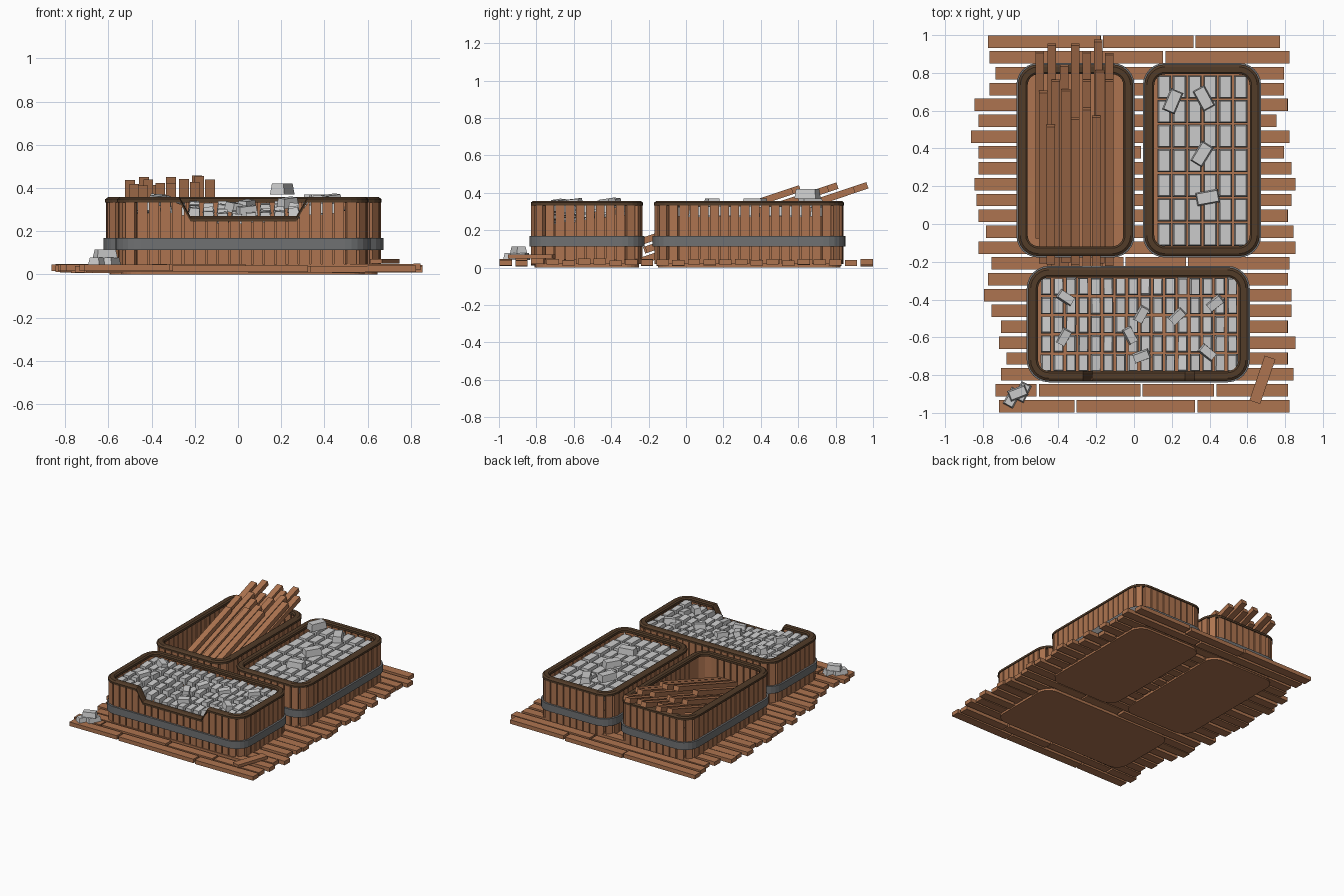
import bpy, bmesh, math, random
from mathutils import Matrix, Vector, Euler

random.seed(4)
old = bpy.data.objects.get("Cube")
if old:
    bpy.data.objects.remove(old)


def material(name, r, g, b):
    m = bpy.data.materials.new(name)
    m.use_nodes = True
    m.diffuse_color = (r, g, b, 1)
    m.node_tree.nodes["Principled BSDF"].inputs["Base Color"].default_value = (r, g, b, 1)
    return m


WOOD = material("warm wood", 0.42, 0.175, 0.08)
DARK = material("dark wood", 0.085, 0.045, 0.022)
STEEL = material("steel band", 0.16, 0.165, 0.17)
INGOT = material("pale metal", 0.6, 0.6, 0.6)


def finish(name, bm, mat):
    bmesh.ops.recalc_face_normals(bm, faces=bm.faces)
    mesh = bpy.data.meshes.new(name)
    bm.to_mesh(mesh)
    bm.free()
    mesh.materials.append(mat)
    obj = bpy.data.objects.new(name, mesh)
    bpy.context.collection.objects.link(obj)
    return obj


def box(bm, centre, size, turn=(0, 0, 0), taper=1.0):
    """Add a box; taper narrows its top face."""
    verts = bmesh.ops.create_cube(bm, size=1)["verts"]
    for v in verts:
        if v.co.z > 0:
            v.co.x *= taper
            v.co.y *= (1 + taper) / 2
        v.co = Vector(a * b for a, b in zip(v.co, size))
        v.co.rotate(Euler(turn))
        v.co += Vector(centre)
    return verts


# Lowered opening in the front bin
NOTCH = (-0.27, -0.22, 0.27, 0.32)


def drop(x, y, notched):
    if not notched or y > -0.75:
        return 0
    a, b, c, d = NOTCH
    return 0.088 * max(0, min(1, (x - a) / (b - a), (d - x) / (d - c)))


def outline(rect, inset, notched=False, radius=0.11, steps=6):
    """Rounded rectangle, counter-clockwise, moved inwards by inset."""
    x0, x1, y0, y1 = rect
    pts = []
    corners = ((x1 - radius, y0 + radius), (x1 - radius, y1 - radius),
               (x0 + radius, y1 - radius), (x0 + radius, y0 + radius))
    for i, (cx, cy) in enumerate(corners):
        for s in range(steps + 1):
            a = math.pi / 2 * (i - 1 + s / steps)
            pts.append((cx + (radius - inset) * math.cos(a), cy + (radius - inset) * math.sin(a)))
    if notched:
        pts += [(x, y0 + inset) for x in NOTCH]
    return pts


def ring(name, rect, profile, mat, notched=False):
    """Sweep a closed (inset, height) profile around the outline."""
    bm = bmesh.new()
    loops = []
    for inset, z in profile:
        loops.append([bm.verts.new((x, y, z - drop(x, y, notched)))
                      for x, y in outline(rect, inset, notched)])
    n = len(loops[0])
    for k, loop in enumerate(loops):
        nxt = loops[(k + 1) % len(loops)]
        for i in range(n):
            j = (i + 1) % n
            bm.faces.new((loop[i], loop[j], nxt[j], nxt[i]))
    return finish(name, bm, mat)


def staves(name, rect, notched):
    pts = [Vector(p) for p in outline(rect, 0.02)]
    pts.append(pts[0])
    total = sum((b - a).length for a, b in zip(pts, pts[1:]))
    count = round(total / 0.054)
    bm = bmesh.new()
    for i in range(count):
        s = (i + 0.5) * total / count
        for a, b in zip(pts, pts[1:]):
            d = (b - a).length
            if s <= d:
                break
            s -= d
        p, t = a.lerp(b, s / d), b - a
        verts = box(bm, (p.x, p.y, 0.18), (0.046, 0.028, 0.32), (0, 0, math.atan2(t.y, t.x)))
        for v in verts:
            if v.co.z > 0.2:
                v.co.z -= drop(v.co.x, v.co.y, notched)
    finish(name, bm, WOOD)


# Three bins
BINS = {"left_bin": (-0.615, -0.005, -0.17, 0.845),
        "right_bin": (0.055, 0.665, -0.17, 0.845),
        "front_bin": (-0.56, 0.605, -0.83, -0.23)}
for name, rect in BINS.items():
    notched = name == "front_bin"
    staves(name + "_staves", rect, notched)
    ring(name + "_rim", rect, [(0, 0.333), (0, 0.348), (0.013, 0.357), (0.042, 0.357),
                               (0.052, 0.35), (0.052, 0.333)], DARK, notched)
    ring(name + "_band", rect, [(-0.008, 0.113), (-0.008, 0.168), (0.012, 0.168), (0.012, 0.113)], STEEL)
    bm = bmesh.new()
    base = bm.faces.new([bm.verts.new((x, y, 0)) for x, y in outline(rect, 0.02)])
    top = bmesh.ops.extrude_face_region(bm, geom=[base])["geom"]
    bmesh.ops.translate(bm, vec=(0, 0, 0.042), verts=[g for g in top if isinstance(g, bmesh.types.BMVert)])
    finish(name + "_floor", bm, WOOD)

# Ragged plank deck: hundredths of a unit for each row's two ends
LEFT = (78, 77, 74, 77, 85, 83, 87, 83, 83, 85, 84, 83, 79, 83, 76, 78, 80, 76, 71, 72, 68, 71, 74, 72)
RIGHT = (78, 83, 80, 80, 82, 76, 83, 80, 84, 86, 84, 82, 85, 86, 83, 82, 84, 84, 82, 86, 82, 85, 82, 83)
SPLITS = {0: (-0.17, 0.32), 1: (0.16,), 14: (-0.05, 0.28), 22: (-0.51, 0.04, 0.43), 23: (-0.31, 0.33)}
bm = bmesh.new()
for row, (a, b) in enumerate(zip(LEFT, RIGHT)):
    y = 0.966 - row * 0.0839
    cuts = [-a / 100, *SPLITS.get(row, (random.uniform(-0.3, 0.3),)), b / 100]
    for x0, x1 in zip(cuts, cuts[1:]):
        tilt = random.uniform(-0.008, 0.008)
        box(bm, ((x0 + x1) / 2, y, random.uniform(0.022, 0.032)),
            (x1 - x0 - 0.012, 0.066, 0.03), (0, tilt, 0))
finish("deck_planks", bm, WOOD)

bm = bmesh.new()
box(bm, (0.68, -0.825, 0.06), (0.06, 0.25, 0.022), (0, 0, -0.33))
finish("loose_plank", bm, WOOD)

# Leaning beams in three layers: (x, upper end y)
LAYERS = (((-0.5, 0.91), (-0.435, 0.95), (-0.37, 0.84), (-0.31, 0.95), (-0.25, 0.91), (-0.19, 0.97), (-0.13, 0.9)),
          ((-0.48, 0.7), (-0.415, 0.76), (-0.36, 0.71), (-0.25, 0.76), (-0.18, 0.81), (-0.13, 0.76)),
          ((-0.44, 0.52), (-0.31, 0.56), (-0.25, 0.61), (-0.2, 0.57)))
SLOPE = math.radians(18.5)
bm = bmesh.new()
for layer, beams in enumerate(LAYERS):
    for x, end in beams:
        start = -0.07 if x == -0.5 else random.uniform(-0.24, -0.2)
        y = (start + end) / 2
        z = 0.44 + 0.052 * layer - (0.97 - y) * math.tan(SLOPE)
        box(bm, (x, y, z), (0.045, (end - start) / math.cos(SLOPE), 0.036), (SLOPE, 0, 0))
finish("leaning_beams", bm, WOOD)

# Large ingots in the right bin
BIG = (0.072, 0.122, 0.05)
bm = bmesh.new()
for i in range(6):
    for j in range(7):
        box(bm, (0.16 + i * 0.081, -0.055 + j * 0.13, 0.3 + random.uniform(-0.004, 0.004)), BIG, taper=0.8)
for x, y, z, turn in ((0.205, 0.65, 0.395, -0.4), (0.37, 0.665, 0.345, 0.5),
                      (0.36, 0.37, 0.345, -0.55), (0.39, 0.14, 0.345, 1.75)):
    box(bm, (x, y, z), BIG, (0, 0, turn), 0.8)
finish("large_ingots", bm, INGOT)

# Small ingots in the front bin, sagging towards the opening
SMALL = (0.054, 0.09, 0.045)


def heap(x, y):
    return 0.315 - 0.06 * math.exp(-((x - 0.03) / 0.26) ** 2) * (-0.25 - y) / 0.5


bm = bmesh.new()
for i in range(16):
    for j in range(5):
        x, y = -0.465 + i * 0.0657, -0.735 + j * 0.101
        box(bm, (x, y, heap(x, y) + random.uniform(-0.008, 0.008)), SMALL,
            (random.uniform(-0.1, 0.1), random.uniform(-0.1, 0.1), 0), 0.8)
for x, y, turn in ((-0.36, -0.39, 1.0), (0.04, -0.48, -0.5), (0.23, -0.49, -0.8), (0.43, -0.42, -0.9),
                   (-0.37, -0.6, -0.5), (-0.02, -0.59, 0.5), (0.04, -0.7, -1.2), (0.39, -0.68, 0.9)):
    box(bm, (x, y, heap(x, y) + 0.033), SMALL, (0.1, 0.1, turn), 0.8)
finish("small_ingots", bm, INGOT)

# Little pile on the deck
bm = bmesh.new()
for x, y, z, turn in ((-0.645, -0.92, 0.06, -0.5), (-0.59, -0.89, 0.06, -0.45), (-0.615, -0.895, 0.095, -1.2)):
    box(bm, (x, y, z), (0.06, 0.1, 0.038), (0, 0, turn), 0.75)
finish("ingot_pile", bm, INGOT)
